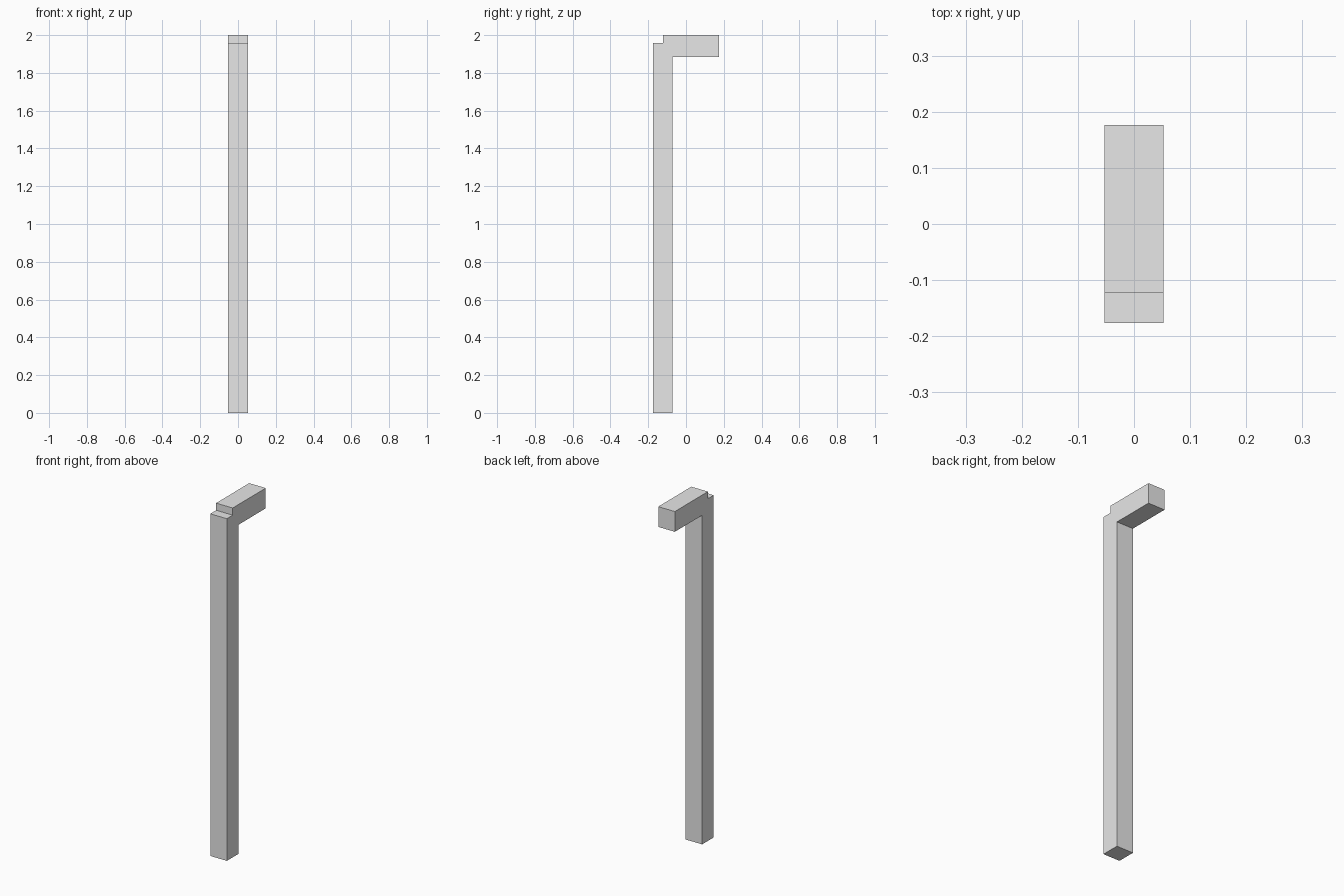
import bpy
import bmesh

if "Cube" in bpy.data.objects:
    bpy.data.objects.remove(bpy.data.objects["Cube"])

# Plain grey material
grey = bpy.data.materials.new("plain grey")
grey.diffuse_color = (0.8, 0.8, 0.8, 1)
grey.use_nodes = True
grey.node_tree.nodes["Principled BSDF"].inputs["Base Color"].default_value = grey.diffuse_color

HALF_WIDTH = 0.0525

# Side profile (y, z): upright post with a stepped top and an arm reaching back
PROFILE = [
    (-0.176, 0.0), (-0.071, 0.0),
    (-0.071, 1.884), (0.176, 1.884),
    (0.176, 2.0), (-0.123, 2.0),
    (-0.123, 1.959), (-0.176, 1.959),
]


def extrude_profile(name, points, half_width, material):
    """Fill a y-z profile and extrude it across x."""
    bm = bmesh.new()
    face = bm.faces.new([bm.verts.new((-half_width, y, z)) for y, z in points])
    result = bmesh.ops.extrude_face_region(bm, geom=[face], use_keep_orig=True)
    moved = [v for v in result["geom"] if isinstance(v, bmesh.types.BMVert)]
    bmesh.ops.translate(bm, verts=moved, vec=(2 * half_width, 0, 0))
    bmesh.ops.recalc_face_normals(bm, faces=bm.faces)
    mesh = bpy.data.meshes.new(name)
    bm.to_mesh(mesh)
    bm.free()
    mesh.materials.append(material)
    obj = bpy.data.objects.new(name, mesh)
    bpy.context.collection.objects.link(obj)
    return obj


# Post and arm as one solid beam
extrude_profile("post_with_arm", PROFILE, HALF_WIDTH, grey)
